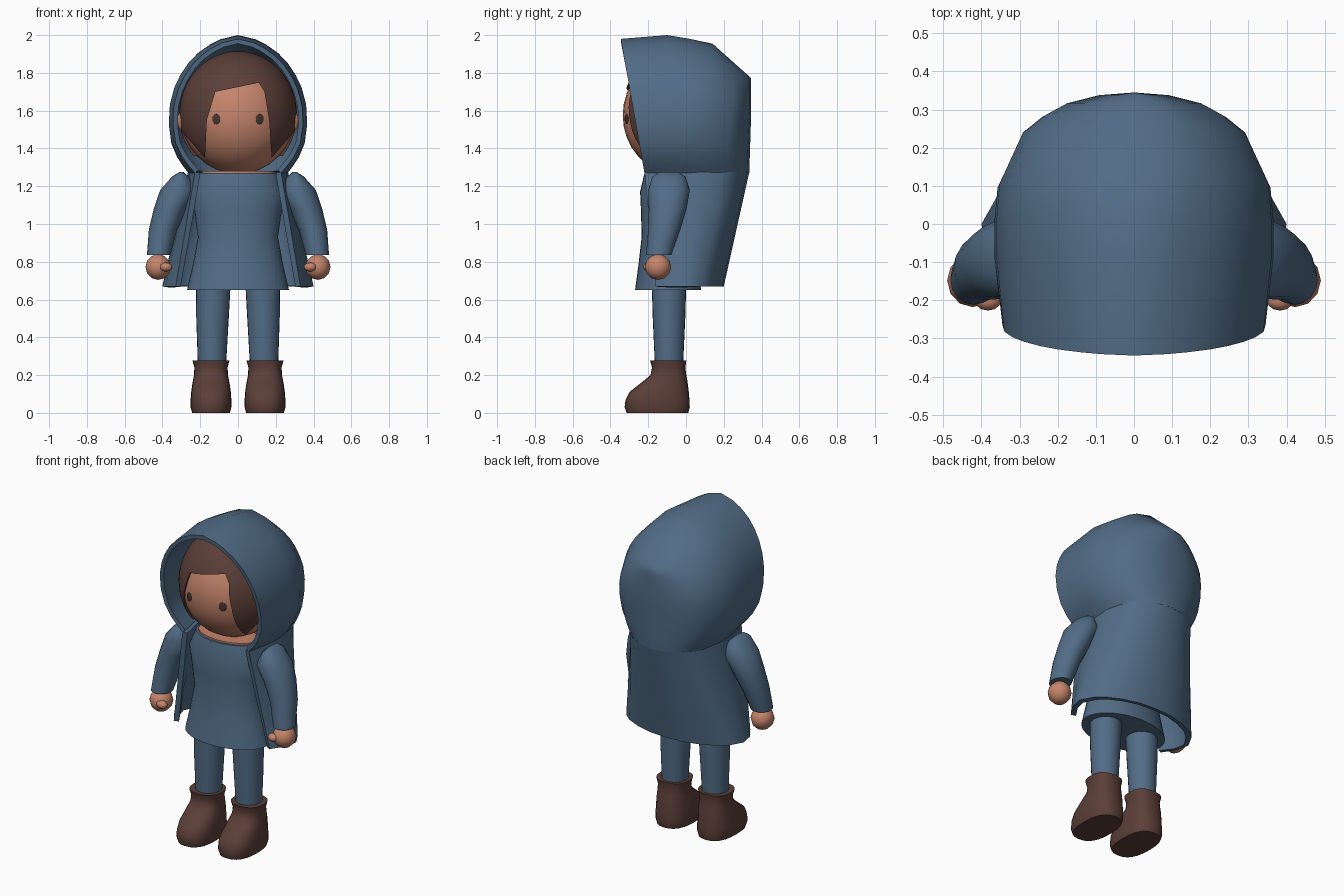
import bpy, bmesh, math
from mathutils import Matrix

if "Cube" in bpy.data.objects:
    bpy.data.objects.remove(bpy.data.objects["Cube"])


def material(name, rgb):
    m = bpy.data.materials.new(name)
    m.diffuse_color = (*rgb, 1)
    m.use_nodes = True
    m.node_tree.nodes["Principled BSDF"].inputs["Base Color"].default_value = m.diffuse_color
    return m


BLUE = material("blue cloth", (0.084, 0.152, 0.24))
SKIN = material("skin", (0.56, 0.235, 0.15))
BROWN = material("brown", (0.105, 0.049, 0.039))
DARK = material("eye dark", (0.06, 0.035, 0.03))


def apply(ob, kind, **settings):
    bpy.context.view_layer.objects.active = ob
    mod = ob.modifiers.new(kind, kind)
    for k, v in settings.items():
        setattr(mod, k, v)
    bpy.ops.object.modifier_apply(modifier=mod.name)


def smooth(ob, angle=40):
    bpy.ops.object.select_all(action='DESELECT')
    ob.select_set(True)
    bpy.context.view_layer.objects.active = ob
    bpy.ops.object.shade_smooth_by_angle(angle=math.radians(angle))


def finish(name, bm, mat, mirror=False, thick=0, angle=40):
    bmesh.ops.recalc_face_normals(bm, faces=bm.faces)
    me = bpy.data.meshes.new(name)
    bm.to_mesh(me)
    bm.free()
    me.materials.append(mat)
    ob = bpy.data.objects.new(name, me)
    bpy.context.collection.objects.link(ob)
    if thick:
        apply(ob, 'SOLIDIFY', thickness=thick, offset=-1)
    if mirror:
        apply(ob, 'MIRROR', use_mirror_merge=False)
    smooth(ob, angle)
    return ob


def loft(name, rows, mat, closed=True, **kw):
    """Skin rows of points; closed rows become capped tubes."""
    bm = bmesh.new()
    vs = [[bm.verts.new(p) for p in row] for row in rows]
    n = len(rows[0])
    for a, b in zip(vs, vs[1:]):
        for i in range(n if closed else n - 1):
            j = (i + 1) % n
            bm.faces.new((a[i], a[j], b[j], b[i]))
    if closed:
        bm.faces.new(vs[0])
        bm.faces.new(vs[-1])
    else:
        bmesh.ops.remove_doubles(bm, verts=bm.verts, dist=0.0005)
    return finish(name, bm, mat, **kw)


def ring(z, cx, cy, rx, ry, n=24, power=1.0):
    """Ellipse, or a boxier outline when power is below one."""
    pts = []
    for i in range(n):
        c, s = math.cos(2 * math.pi * i / n), math.sin(2 * math.pi * i / n)
        pts.append((cx + rx * math.copysign(abs(c) ** power, c),
                    cy + ry * math.copysign(abs(s) ** power, s), z))
    return pts


def ball(name, center, radii, mat, seg=32, rot=0, **kw):
    bm = bmesh.new()
    bmesh.ops.create_uvsphere(bm, u_segments=seg, v_segments=seg // 2, radius=1)
    bm.transform(Matrix.Translation(center) @ Matrix.Rotation(rot, 4, 'Z')
                 @ Matrix.Diagonal((*radii, 1)))
    return finish(name, bm, mat, **kw)


def both_sides(half):
    """Mirror a half row that ends on the centre line."""
    return half + [(-x, y, z) for x, y, z in half[-2::-1]]


# hood: arches from the face opening to the back centre line
EGG = [(0, 0), (.06, .31), (.12, .58), (.22, .87), (.36, 1), (.5, .985), (.62, .92),
       (.71, .835), (.8, .715), (.87, .58), (.93, .41), (.97, .25), (1, 0)]
# (bottom y, top y, top z, half width, bottom width share, boxiness)
ARCHES = [(-.22, -.345, 1.98, .345, .66, 1), (-.08, -.1, 2.0, .366, .70, 1),
          (.0, .02, 1.98, .366, .72, 1), (.07, .14, 1.955, .358, .73, .97),
          (.20, .25, 1.857, .295, .80, .85), (.25, .287, 1.824, .245, .82, .75),
          (.29, .317, 1.797, .185, .85, .65), (.322, .338, 1.778, .095, .88, .55),
          (.335, .345, 1.77, 0, 1, 1)]
rows = []
for yb, yt, zt, w, base, p in ARCHES:
    half = []
    for u, f in EGG:
        share = base + (1 - base) * f if u < .36 else f ** p
        half.append((w * share, yb + (yt - yb) * min(1, u * (1 if yb < .1 else 1.6)),
                     1.27 + (zt - 1.27) * u))
    rows.append(both_sides(half))
loft("hood", rows, BLUE, closed=False, thick=0.025)

# open cape hanging from the hood
CAPE_TOP = [(.228, -.22), (.256, -.08), (.265, .07), (.236, .20), (.205, .25), (.16, .29),
            (.085, .322), (0, .335)]
CAPE_HEM = [(.33, -.16), (.383, -.08), (.40, .0), (.355, .08), (.30, .125), (.215, .165),
            (.11, .193), (0, .20)]
rows = []
for i in range(5):
    t = i / 4
    rows.append(both_sides([(a[0] + (b[0] - a[0]) * t, a[1] + (b[1] - a[1]) * t, 1.275 - .605 * t)
                            for a, b in zip(CAPE_TOP, CAPE_HEM)]))
loft("cape", rows, BLUE, closed=False, thick=0.03)

# tunic and neck
loft("tunic", [ring(z, 0, -.095, rx, ry, 32) for z, rx, ry in
               [(.65, .27, .175), (.78, .24, .157), (.93, .212, .14), (1.06, .23, .143),
                (1.17, .248, .148), (1.27, .205, .125)]], BLUE)
loft("neck", [ring(z, 0, -.095, .19, .112, 32) for z in (1.25, 1.28)], SKIN)

# legs
loft("legs", [ring(z, x, -.09, r, r) for z, x, r in
              [(.70, .13, .092), (.5, .135, .086), (.24, .138, .074)]], BLUE, mirror=True)

# boots: (height, toe y, heel y, half width)
loft("boots", [ring(z, .143, (f + b) / 2, w, (b - f) / 2, 24, .8) for z, f, b, w in
               [(0, -.315, .012, .1), (.03, -.325, .02, .108), (.07, -.32, .018, .108),
                (.11, -.30, .015, .105), (.165, -.23, .008, .097), (.20, -.188, .002, .09),
                (.24, -.18, -.004, .088), (.278, -.19, .002, .098)]],
     BROWN, mirror=True)

# sleeves
loft("sleeves", [ring(z, x, y, rx, ry, 16) for z, x, y, rx, ry in
                 [(1.275, .30, -.09, .012, .05), (1.25, .305, -.09, .045, .088),
                  (1.18, .312, -.09, .1, .11), (1.08, .358, -.097, .088, .1),
                  (.97, .397, -.115, .075, .085), (.835, .42, -.145, .062, .067)]],
     BLUE, mirror=True, angle=50)

# hands and thumbs
ball("hands", (.423, -.148, .772), (.067, .07, .068), SKIN, 12, mirror=True)
ball("thumbs", (.383, -.2, .772), (.035, .027, .024), SKIN, 12, mirror=True)

# head and ears
ball("head", (0, -.05, 1.575), (.302, .285, .31), SKIN)
ball("ears", (.3, -.08, 1.545), (.022, .035, .05), SKIN, 12, mirror=True)

# eyes
ball("eyes", (.115, -.314, 1.555), (.022, .0045, .027), DARK, 16, rot=.37, mirror=True)

# hair cap with a face window cut out between fringe and side locks
hair = ball("hair", (0, -.05, 1.58), (.312, .294, .335), BROWN, 48)
WINDOW = [(-.12, 1.70), (.11, 1.748), (.14, 1.70), (.165, 1.55), (.178, 1.35), (.36, 1.56),
          (.36, 1.1), (-.36, 1.1), (-.36, 1.56), (-.175, 1.35), (-.165, 1.55)]
NAPE = [(-.5, 1.1), (.5, 1.1), (.5, 1.36), (-.5, 1.36)]
for outline, y0, y1 in ((WINDOW, -.6, -.06), (NAPE, -.07, .5)):
    cutter = loft("hair_cutter", [[(x, y, z) for x, z in outline] for y in (y0, y1)], BROWN)
    apply(hair, 'BOOLEAN', operation='DIFFERENCE', object=cutter, solver='EXACT')
    bpy.data.objects.remove(cutter)
smooth(hair)
